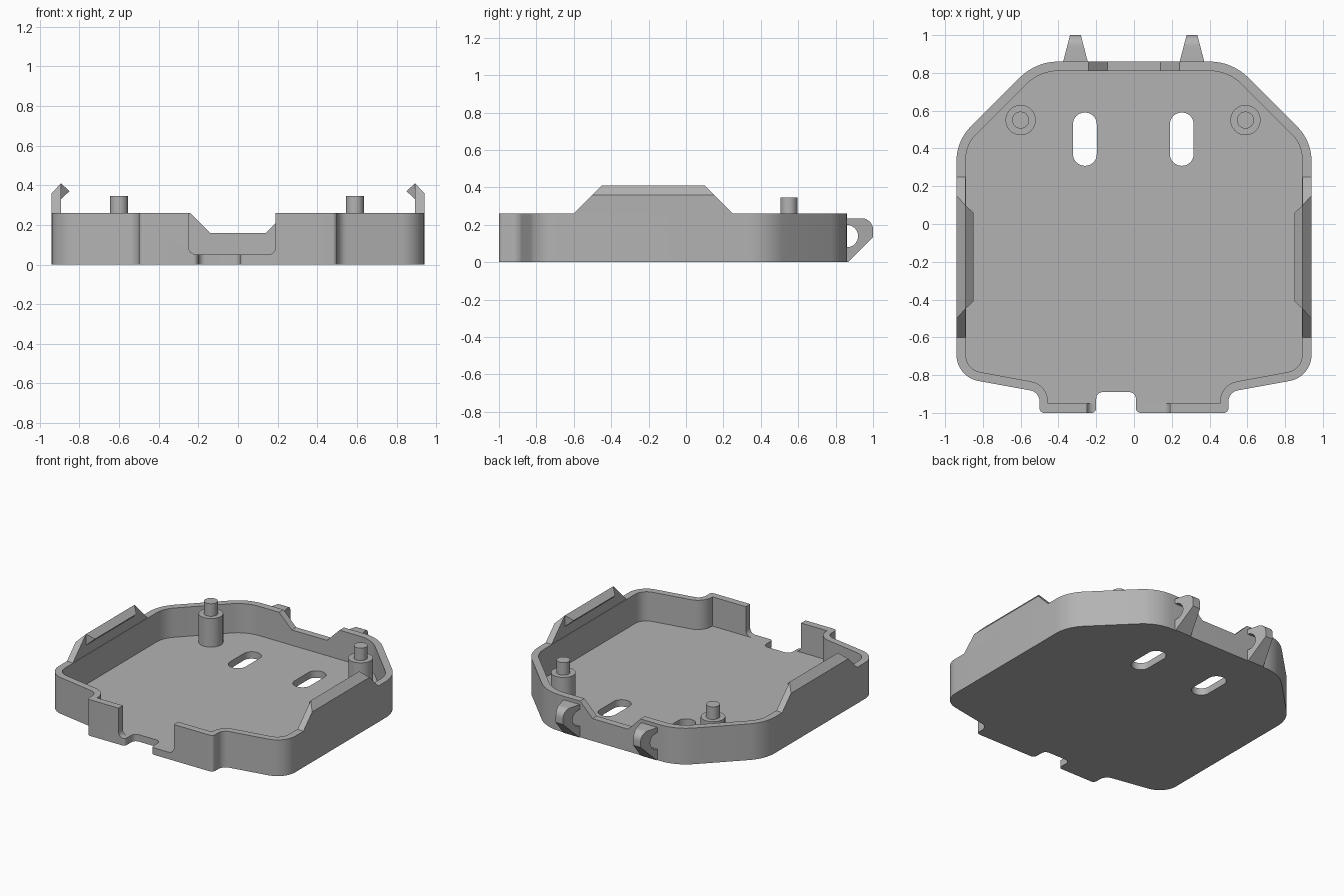
import bpy, bmesh, math
from mathutils import Vector

cube = bpy.data.objects.get("Cube")
if cube:
    bpy.data.objects.remove(cube, do_unlink=True)

grey = bpy.data.materials.new("plain grey")
grey.use_nodes = True
colour = (0.45, 0.45, 0.45, 1)
grey.diffuse_color = colour
grey.node_tree.nodes["Principled BSDF"].inputs["Base Color"].default_value = colour

FLOOR, RIM = 0.05, 0.26


def fillet(corners, steps=8):
    """Round a closed polygon given as (a, b, radius)."""
    out = []
    for i, (a, b, r) in enumerate(corners):
        p = Vector((a, b))
        u = (Vector(corners[i - 1][:2]) - p).normalized()
        v = (Vector(corners[(i + 1) % len(corners)][:2]) - p).normalized()
        if r == 0:
            out.append(p)
            continue
        half = u.angle(v) / 2
        centre = p + (u + v).normalized() * r / math.sin(half)
        start = p + u * r / math.tan(half) - centre
        end = p + v * r / math.tan(half) - centre
        turn = start.angle_signed(end)
        for k in range(steps + 1):
            t = -turn * k / steps
            c, s = math.cos(t), math.sin(t)
            out.append(centre + Vector((start.x * c - start.y * s, start.x * s + start.y * c)))
    return out


def loft(name, ring_a, ring_b):
    """Solid between two matching rings of 3D points."""
    bm = bmesh.new()
    a = [bm.verts.new(p) for p in ring_a]
    b = [bm.verts.new(p) for p in ring_b]
    bm.faces.new(a)
    bm.faces.new(b[::-1])
    for i in range(len(a)):
        bm.faces.new((a[i - 1], b[i - 1], b[i], a[i]))
    bmesh.ops.recalc_face_normals(bm, faces=bm.faces)
    mesh = bpy.data.meshes.new(name)
    bm.to_mesh(mesh)
    bm.free()
    mesh.materials.append(grey)
    obj = bpy.data.objects.new(name, mesh)
    bpy.context.collection.objects.link(obj)
    return obj


def upright(name, pts, z0, z1):
    return loft(name, [(x, y, z0) for x, y in pts], [(x, y, z1) for x, y in pts])


def across(name, pts, y0, y1):
    return loft(name, [(x, y0, z) for x, z in pts], [(x, y1, z) for x, z in pts])


def activate(obj):
    bpy.ops.object.select_all(action="DESELECT")
    obj.select_set(True)
    bpy.context.view_layer.objects.active = obj


def cut(obj, cutter):
    cutter.hide_render = True
    mod = obj.modifiers.new("cut", "BOOLEAN")
    mod.operation, mod.solver, mod.object = "DIFFERENCE", "EXACT", cutter
    activate(obj)
    bpy.ops.object.modifier_apply(modifier=mod.name)
    bpy.data.objects.remove(cutter, do_unlink=True)


def smooth(obj):
    activate(obj)
    bpy.ops.object.shade_smooth_by_angle(angle=math.radians(30))


def flip(corners):
    return [(-x, y, r) for x, y, r in reversed(corners)]


# Tray: outer outline with the front cable notch
outer = [(-0.52, 0.86, 0.29), (-0.94, 0.44, 0.26), (-0.94, -0.81, 0.14),
         (-0.5, -0.89, 0.06), (-0.5, -1, 0.025)]
notch = [(-0.2, -1, 0.025), (-0.2, -0.89, 0.035), (0.01, -0.89, 0.035), (0.01, -1, 0.025)]
tray = upright("tray", fillet(outer + notch + flip(outer)), 0, RIM)

# Hollow interior
inner = [(-0.5, 0.81, 0.24), (-0.89, 0.42, 0.18), (-0.89, -0.77, 0.09),
         (-0.455, -0.85, 0.11), (-0.455, -0.95, 0)]
cut(tray, upright("hollow", fillet(inner + flip(inner)), FLOOR, 0.5))

# Front opening and bevelled dip in the back wall
opening = [(-0.25, 0.5, 0), (-0.25, FLOOR, 0.04), (0.19, FLOOR, 0.04), (0.19, 0.5, 0)]
cut(tray, across("front_opening", fillet(opening), -1.1, -0.93))
dip = [(-0.34, 0.36), (-0.14, 0.16), (0.14, 0.16), (0.34, 0.36)]
cut(tray, across("back_dip", dip, 0.79, 0.9))

# Two strap slots through the floor
for cx in (-0.26, 0.253):
    w = 0.063
    slot = [(cx - w, 0.59, w - 0.001), (cx - w, 0.308, w - 0.001),
            (cx + w, 0.308, w - 0.001), (cx + w, 0.59, w - 0.001)]
    cut(tray, upright("slot", fillet(slot), -0.1, 0.15))
smooth(tray)

# Mounting posts with locating pins
for side, cx in (("right", -0.6), ("left", 0.59)):
    for part, r, z0, z1 in (("post", 0.08, 0.03, 0.255), ("pin", 0.045, 0.24, 0.345)):
        circle = [(cx + r * math.cos(k * math.tau / 40), 0.55 + r * math.sin(k * math.tau / 40))
                  for k in range(40)]
        smooth(upright(f"{side}_{part}", circle, z0, z1))

# Side clips: raised wall plus inward hook, with sloping ends
wall = [(0.94, RIM), (0.94, 0.36), (0.893, 0.41), (0.893, RIM)]
hook = [(0.893, 0.41, 0.15), (0.85, 0.37, 0.19), (0.893, 0.33, 0.15)]
for side, s in (("right", -1), ("left", 1)):
    loft(f"{side}_clip_wall",
         [(s * x, -0.6 + z - RIM, z) for x, z in wall],
         [(s * x, 0.25 - z + RIM, z) for x, z in wall])
    loft(f"{side}_clip_hook",
         [(s * x, -0.6 + d, z) for x, z, d in hook],
         [(s * x, 0.25 - d, z) for x, z, d in hook])

# Tapered half-loops on the back wall
profile = fillet([(0.85, 0, 0), (0.865, 0, 0), (1, 0.135, 0), (1, 0.235, 0.06), (0.85, 0.235, 0)])
arc = [(0.86 + 0.06 * math.cos(t), 0.14 + 0.06 * math.sin(t))
       for t in (math.pi * (0.5 - k / 16) for k in range(17))]
profile += [(0.85, 0.2)] + arc + [(0.85, 0.08)]
for side, cx in (("right", -0.31), ("left", 0.307)):
    def flank(s):
        return [(cx + s * (0.065 - 0.26 * (y - 0.86)), y, z) for y, z in profile]
    smooth(loft(f"{side}_back_loop", flank(-1), flank(1)))
